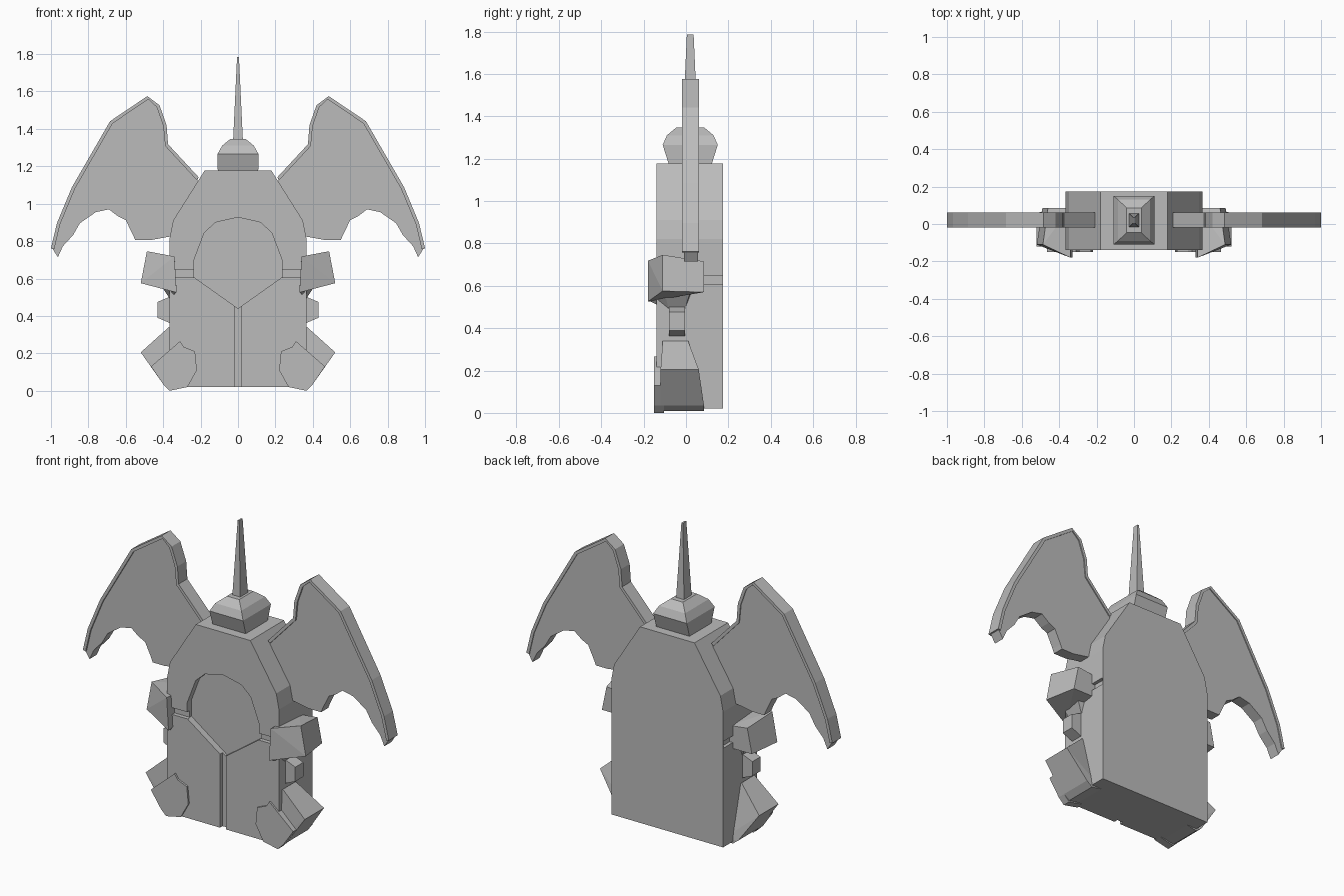
import bpy, bmesh
from mathutils import Vector

cube = bpy.data.objects.get("Cube")
if cube:
    bpy.data.objects.remove(cube, do_unlink=True)

grey = bpy.data.materials.new("stone grey")
grey.use_nodes = True
grey.diffuse_color = (0.5, 0.5, 0.5, 1)
grey.node_tree.nodes["Principled BSDF"].inputs["Base Color"].default_value = (0.5, 0.5, 0.5, 1)


def finish(bm, name):
    bmesh.ops.recalc_face_normals(bm, faces=bm.faces)
    mesh = bpy.data.meshes.new(name)
    bm.to_mesh(mesh)
    bm.free()
    mesh.materials.append(grey)
    ob = bpy.data.objects.new(name, mesh)
    bpy.context.collection.objects.link(ob)
    return ob


def prism(name, outline, y0, y1):
    """Extrude an x-z outline from y0 to y1."""
    bm = bmesh.new()
    face = bm.faces.new([bm.verts.new((x, y0, z)) for x, z in outline])
    new = bmesh.ops.extrude_face_region(bm, geom=[face])["geom"]
    moved = [v for v in new if isinstance(v, bmesh.types.BMVert)]
    bmesh.ops.translate(bm, verts=moved, vec=(0, y1 - y0, 0))
    return finish(bm, name)


def hull(name, points):
    """Faceted block around a few corner points."""
    bm = bmesh.new()
    for p in points:
        bm.verts.new(p)
    bmesh.ops.convex_hull(bm, input=bm.verts)
    bmesh.ops.dissolve_limit(bm, angle_limit=0.03, verts=bm.verts, edges=bm.edges)
    return finish(bm, name)


def loft(name, rings, yc):
    """Stack of rectangles given as (z, half width, half depth)."""
    bm = bmesh.new()
    loops = [[bm.verts.new((sx * hx, yc + sy * hy, z))
              for sx, sy in ((-1, -1), (1, -1), (1, 1), (-1, 1))] for z, hx, hy in rings]
    for a, b in zip(loops, loops[1:]):
        for i in range(4):
            j = (i + 1) % 4
            bm.faces.new((a[i], a[j], b[j], b[i]))
    bm.faces.new(loops[0])
    bm.faces.new(loops[-1])
    return finish(bm, name)


def box_outline(x0, x1, z0, z1):
    return [(x0, z0), (x1, z0), (x1, z1), (x0, z1)]


def mirrored(half):
    return half + [(-x, z) for x, z in reversed(half) if x]


# Body slab with arched shoulders
body = prism("body", mirrored([(.365, .02), (.365, .82), (.347, .91), (.178, 1.178)]),
             -.139, .175)

# Recessed front medallion, seams on the front and the sides
window = [(0, .927), (.12, .9), (.18, .845), (.235, .70), (.235, .607), (0, .44)]
cutters = [
    prism("medallion_cutter", mirrored(window), -.2, -.10),
    prism("lower_seam_cutter", box_outline(-.02, .02, -.1, .5), -.2, -.115),
    prism("cross_seam_cutter", box_outline(-.5, .5, .605, .645), -.2, -.115),
    prism("left_seam_cutter", box_outline(.345, .5, .605, .645), -.2, .172),
    prism("right_seam_cutter", box_outline(-.5, -.345, .605, .645), -.2, .172)]
bpy.context.view_layer.objects.active = body
for c in cutters:
    mod = body.modifiers.new("cut", "BOOLEAN")
    mod.operation = "DIFFERENCE"
    mod.solver = "EXACT"
    mod.object = c
    bpy.ops.object.modifier_apply(modifier=mod.name)
    bpy.data.objects.remove(c, do_unlink=True)

# Cap and spire
loft("cap", [(1.17, .108, .10), (1.265, .11, .13), (1.31, .085, .11), (1.347, .04, .066)], .02)
loft("spire", [(1.34, .026, .036), (1.785, .005, .016)], .02)

# Wing outline: leading edge from shoulder to tip, then the scalloped lower edge
leading = [(.209, 1.14), (.374, 1.318), (.382, 1.42), (.42, 1.527), (.485, 1.575),
           (.684, 1.441), (.888, 1.088), (.968, .896), (1.0, .762)]
trailing = [(.963, .714), (.936, .773), (.882, .832), (.845, .896), (.76, .955),
            (.69, .97), (.642, .933), (.6, .912), (.56, .83), (.55, .805),
            (.47, .805), (.36, .825), (.25, .85)]


def inset(path, d):
    """Offset an open path to its right-hand side."""
    out = []
    for i, p in enumerate(path):
        a, b = Vector(path[max(i - 1, 0)]), Vector(path[min(i + 1, len(path) - 1)])
        t = (b - a).normalized()
        out.append((p[0] + t.y * d, p[1] - t.x * d))
    return out


rim = leading + inset(leading, .018)[::-1]

# Paired parts
for side, s in (("left", 1), ("right", -1)):
    def flat(pts):
        return [(s * x, z) for x, z in pts]

    def solid(pts):
        return [(s * x, y, z) for x, y, z in pts]

    prism(side + "_wing_membrane", flat(inset(leading, .008) + trailing), -.010, .056)
    prism(side + "_wing_rim", flat(rim), -.02, .062)

    hull(side + "_hand", solid([
        (.34, -.18, .718), (.328, -.18, .525), (.487, -.11, .746), (.52, -.11, .575),
        (.34, .085, .70), (.46, .085, .715), (.49, .085, .57), (.33, .085, .57)]))
    hull(side + "_wrist", solid([
        (.33, -.178, .53), (.33, .03, .57), (.41, -.1, .56), (.41, .02, .57),
        (.36, -.08, .485), (.36, -.005, .49)]))
    hull(side + "_forearm", solid([
        (x, y, z) for y in (-.08, -.005)
        for x, z in ((.32, .50), (.37, .50), (.43, .475), (.43, .39), (.36, .36), (.32, .36))]))

    hull(side + "_foot", solid([
        (.37, -.11, .34), (.52, -.12, .205), (.465, -.12, .13), (.40, -.12, .035),
        (.365, -.12, .008), (.30, -.12, .02), (.30, -.11, .28),
        (.37, .01, .34), (.52, .06, .205), (.40, .085, .035), (.365, .085, .008),
        (.30, .085, .02), (.30, .01, .28)]))
    prism(side + "_sole", flat([
        (.31, .265), (.465, .13), (.40, .035), (.365, 0), (.27, .02),
        (.22, .11), (.23, .21), (.29, .235)]), -.15, -.105)
